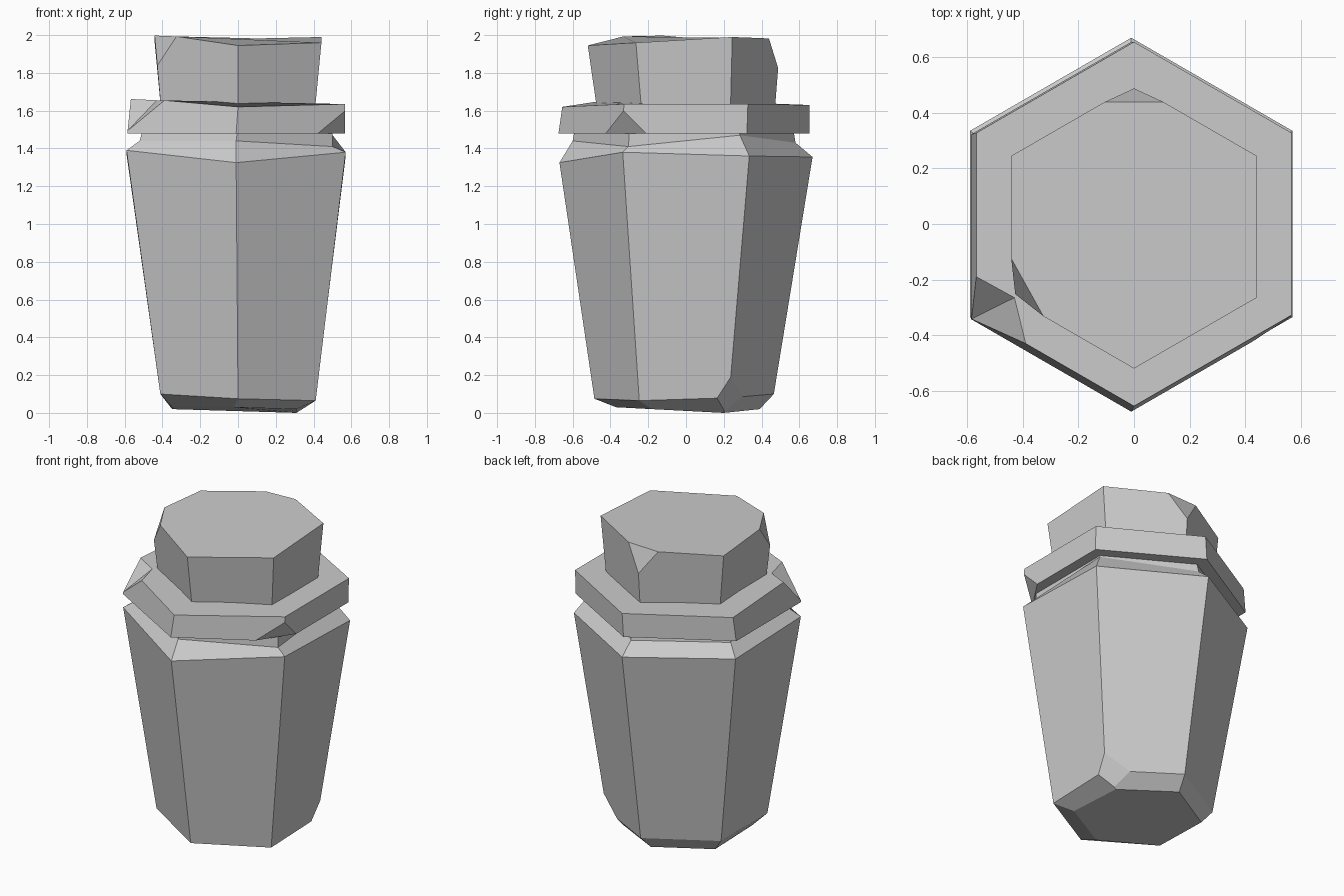
import bpy, bmesh, math
from mathutils import Vector

cube = bpy.data.objects.get("Cube")
if cube:
    bpy.data.objects.remove(cube)

stone = bpy.data.materials.new("plain_grey")
stone.use_nodes = True
grey = (0.6, 0.6, 0.6, 1)
stone.diffuse_color = grey
stone.node_tree.nodes["Principled BSDF"].inputs["Base Color"].default_value = grey


def hex_ring(bm, radius, heights, shift=(0, 0)):
    """Six corners, starting at the front and going round by the +x side."""
    ring = []
    for k, z in enumerate(heights):
        a = math.radians(60 * k - 90)
        ring.append(bm.verts.new((radius * math.cos(a) + shift[0],
                                  radius * math.sin(a) + shift[1], z)))
    return ring


def hex_solid(rings):
    """Closed solid skinned over a stack of hexagonal rings."""
    bm = bmesh.new()
    loops = [hex_ring(bm, *r) for r in rings]
    for low, high in zip(loops, loops[1:]):
        for k in range(6):
            n = (k + 1) % 6
            bm.faces.new((low[k], low[n], high[n], high[k]))
    bm.faces.new(loops[0][::-1])
    bm.faces.new(loops[-1])
    return bm


def chip(bm, a, b, c, gouge=None):
    """Knock off a corner along the plane abc; gouge dents the upper edge of the cut."""
    a, b, c = Vector(a), Vector(b), Vector(c)
    normal = (b - a).cross(c - a).normalized()
    if normal.dot(a - Vector((0, 0, a.z))) < 0:
        normal.negate()
    cut = bmesh.ops.bisect_plane(bm, geom=bm.verts[:] + bm.edges[:] + bm.faces[:],
                                 plane_co=a, plane_no=normal, clear_outer=True)
    edges = [e for e in cut["geom_cut"] if isinstance(e, bmesh.types.BMEdge)]
    scar = bmesh.ops.holes_fill(bm, edges=edges, sides=0)["faces"][0]
    if gouge:
        top = max(scar.edges, key=lambda e: e.verts[0].co.z + e.verts[1].co.z)
        low = min(scar.verts, key=lambda v: v.co.z)
        mid = bmesh.utils.edge_split(top, top.verts[0], 0.5)[1]
        bmesh.utils.face_split(scar, mid, low)
        mid.co = gouge


def finish(bm, name):
    bmesh.ops.recalc_face_normals(bm, faces=bm.faces[:])
    mesh = bpy.data.meshes.new(name)
    bm.to_mesh(mesh)
    bm.free()
    mesh.materials.append(stone)
    bpy.context.collection.objects.link(bpy.data.objects.new(name, mesh))


# Tapered body with bevelled foot, shoulder and neck
body = hex_solid([
    (0.38, (0.03, 0.02, 0, 0.02, 0.02, 0.03), (-0.02, 0.01)),
    (0.475, (0.075, 0.065, 0.08, 0.1, 0.1, 0.1), (0, -0.01)),
    (0.67, (1.325, 1.38, 1.36, 1.355, 1.37, 1.39), (-0.01, 0)),
    (0.59, (1.44, 1.41, 1.47, 1.43, 1.44, 1.44), (-0.01, -0.01)),
    (0.575, [1.52] * 6, (0, -0.01)),
])
chip(body, (0.43, 0.24, 0.2), (0.4, 0.17, 0.07), (0.28, 0.3, 0.08))
finish(body, "jar_body")

# Wide rim, chipped at both front corners
rim = hex_solid([
    (0.665, [1.48] * 6, (-0.01, -0.01)),
    (0.655, (1.62, 1.635, 1.635, 1.63, 1.63, 1.67)),
])
chip(rim, (0.575, -0.33, 1.61), (0.56, -0.22, 1.48), (0.42, -0.43, 1.48))
chip(rim, (-0.58, -0.185, 1.65), (-0.42, -0.405, 1.64), (-0.582, -0.338, 1.5),
     gouge=(-0.43, -0.265, 1.655))
finish(rim, "jar_rim")

# Stopper with two broken upper corners
stopper = hex_solid([
    (0.47, [1.6] * 6),
    (0.51, (1.945, 1.96, 1.99, 1.98, 1.965, 2.01), (0, -0.01)),
])
chip(stopper, (-0.45, -0.12, 1.98), (-0.33, -0.32, 2), (-0.43, -0.24, 1.85))
chip(stopper, (0.11, 0.44, 1.98), (-0.12, 0.44, 1.97), (0, 0.48, 1.85))
finish(stopper, "jar_stopper")
